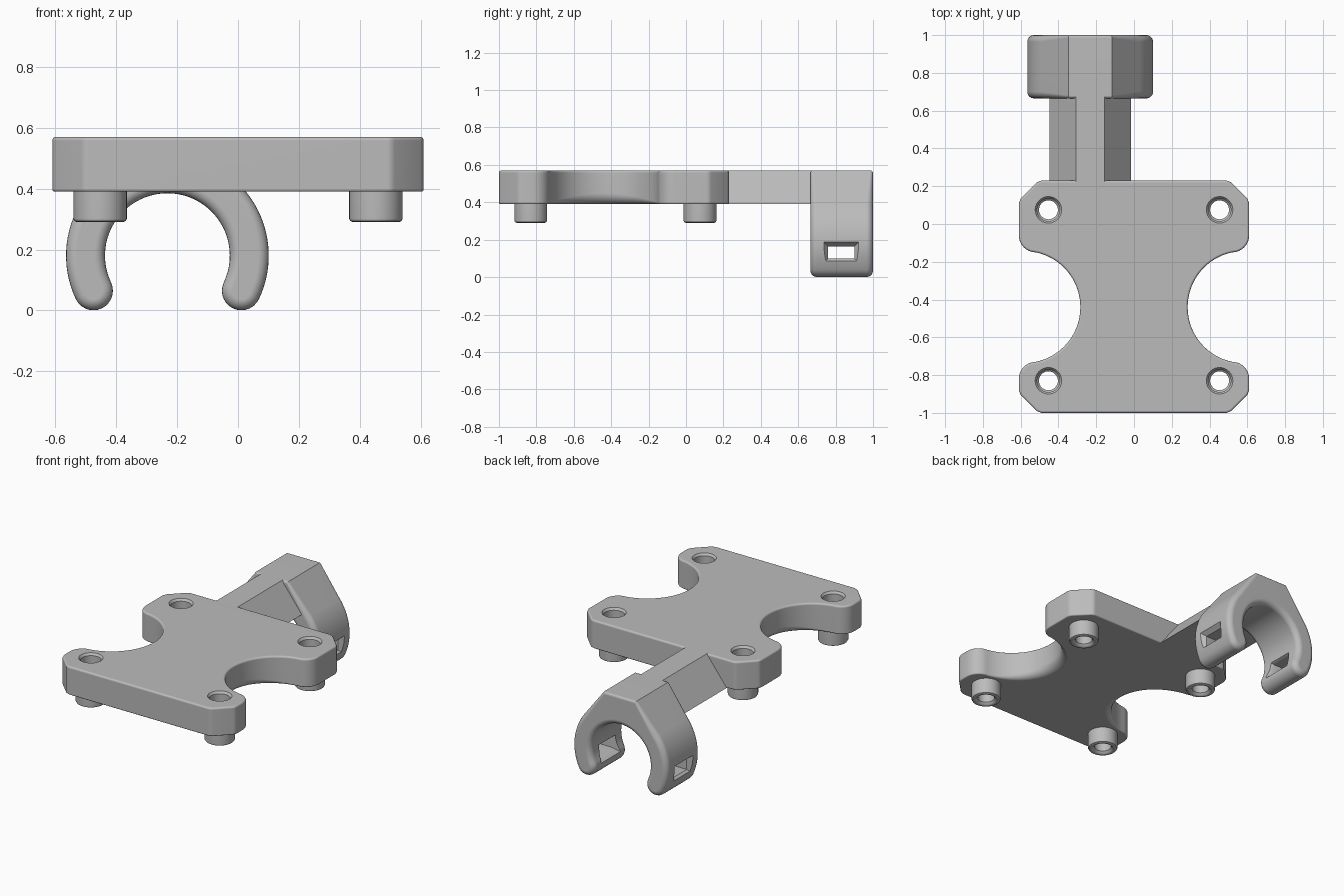
import bpy, bmesh
from math import sin, cos, pi, radians
from mathutils import Vector

if "Cube" in bpy.data.objects:
    bpy.data.objects.remove(bpy.data.objects["Cube"], do_unlink=True)

grey = bpy.data.materials.new("plain_grey")
grey.use_nodes = True
grey.diffuse_color = (0.5, 0.5, 0.5, 1)
grey.node_tree.nodes["Principled BSDF"].inputs["Base Color"].default_value = (0.5, 0.5, 0.5, 1)


def arc(cx, cy, r, a0, a1, n):
    angles = [radians(a0 + (a1 - a0) * i / n) for i in range(n + 1)]
    return [(cx + r * cos(a), cy + r * sin(a)) for a in angles]


def finish(name, bm):
    bmesh.ops.recalc_face_normals(bm, faces=bm.faces)
    mesh = bpy.data.meshes.new(name)
    bm.to_mesh(mesh)
    bm.free()
    mesh.materials.append(grey)
    ob = bpy.data.objects.new(name, mesh)
    bpy.context.collection.objects.link(ob)
    return ob


def skin(bm, rings, caps=True, closed=False):
    """Join equal rings of points with quads."""
    loops = [[bm.verts.new(p) for p in ring] for ring in rings]
    pairs = list(zip(loops, loops[1:]))
    if closed:
        pairs.append((loops[-1], loops[0]))
    for a, b in pairs:
        for i in range(len(a)):
            j = (i + 1) % len(a)
            bm.faces.new((a[i], a[j], b[j], b[i]))
    if caps:
        bm.faces.new(loops[0][::-1])
        bm.faces.new(loops[-1])


def inset(points, amounts):
    """Move each point of a counter-clockwise outline inwards."""
    out = []
    for i, p in enumerate(points):
        p, a, b = Vector(p), Vector(points[i - 1]), Vector(points[(i + 1) % len(points)])
        d1, d2 = (p - a).normalized(), (b - p).normalized()
        n1, n2 = Vector((-d1.y, d1.x)), Vector((-d2.y, d2.x))
        out.append(p + (n1 + n2) / (1 + n1.dot(n2)) * amounts[i])
    return out


def rounded_extrude(name, outline, low, high, low_r, high_r, place, steps=5):
    """Extrude an outline with filleted rims whose radius can vary."""
    rings = []
    for end, rule, sign in ((low, low_r, 1), (high, high_r, -1)):
        radii = [rule(*p) for p in outline]
        part = []
        for s in range(steps + 1):
            t = s / steps * pi / 2
            flat = inset(outline, [r * (1 - sin(t)) for r in radii])
            part.append([place(p.x, p.y, end + sign * r * (1 - cos(t)))
                         for p, r in zip(flat, radii)])
        rings += part if sign > 0 else part[::-1]
    bm = bmesh.new()
    skin(bm, rings)
    return finish(name, bm)


def lathe(name, profile, x, y, caps, n=40):
    bm = bmesh.new()
    skin(bm, [[(px + x, py + y, z) for px, py in arc(0, 0, r, 0, 360 - 360 / n, n - 1)]
              for r, z in profile], caps)
    return finish(name, bm)


def cut(ob, cutters):
    bpy.context.view_layer.objects.active = ob
    for c in cutters:
        c.hide_render = True
        mod = ob.modifiers.new("cut", "BOOLEAN")
        mod.operation = "DIFFERENCE"
        mod.solver = "EXACT"
        mod.object = c
        bpy.ops.object.modifier_apply(modifier=mod.name)
        bpy.data.objects.remove(c, do_unlink=True)


# Plate with scalloped sides and chamfered corners
side = [(0.49, -1), (0.515, -0.99), (0.60, -0.905), (0.61, -0.88)]
side += arc(0.52, -0.82, 0.09, 0, 90, 8)[:-1]
side += arc(0.58, -0.44, 0.296, 258.3, 101.7, 32)
side += arc(0.52, -0.06, 0.09, -90, 0, 8)[1:]
side += [(0.61, 0.11), (0.60, 0.135), (0.515, 0.22), (0.49, 0.23)]
outline = side + [(-x, y) for x, y in reversed(side)]
plate = rounded_extrude(
    "plate", outline, 0.39, 0.57,
    lambda x, y: 0.008 + 0.05 * max(0, 1 - ((y + 0.44) / 0.29) ** 2),
    lambda x, y: 0.012, lambda a, b, h: (a, b, h))

# Screw posts and the stepped holes through them
objects = [plate]
holes = []
hole_profile = [(0.05, 0.3), (0.05, 0.45), (0.06, 0.46), (0.06, 0.556), (0.071, 0.571), (0.071, 0.6)]
post_profile = [(0.05, 0.39), (0.05, 0.305), (0.06, 0.293), (0.068, 0.29),
                (0.076, 0.29), (0.084, 0.294), (0.088, 0.302), (0.088, 0.395)]
for y, end in ((-0.83, "front"), (0.075, "back")):
    for x, hand in ((-0.453, "right"), (0.453, "left")):
        holes.append(lathe("hole_cutter", hole_profile, x, y, True))
        objects.append(lathe(f"{end}_{hand}_post", post_profile, x, y, False))
cut(plate, holes)

# Arm with sloped sides
CX = -0.232
bm = bmesh.new()
section = [(-0.215, 0.39), (0.215, 0.39), (0.075, 0.57), (-0.075, 0.57)]
skin(bm, [[(CX + x, y, z) for x, z in section] for y in (0.215, 0.69)])
objects.append(finish("arm", bm))

# Open clip: C-shaped ring with a flat, sloped crown and rounded tips
tip = 25.4
tx, tz = 0.269 * cos(radians(tip)), -0.269 * sin(radians(tip))
ring = arc(0, 0, 0.333, -tip, 38.6, 16)
ring += [(0.115, 0.39), (-0.115, 0.39)]
ring += arc(0, 0, 0.333, 141.4, 180 + tip, 16)
ring += arc(-tx, tz, 0.064, 180 + tip, 360 + tip, 14)[1:-1]
ring += arc(0, 0, 0.205, 180 + tip, -tip, 44)
ring += arc(tx, tz, 0.064, 180 - tip, 360 - tip, 14)[1:-1]


def rim(x, z):
    return 0.015 if z > 0.38 else 0.035


clip = rounded_extrude("clip", ring, 0.665, 1.0, rim, rim,
                       lambda a, b, h: (CX + a, h, b + 0.18))
objects.append(clip)

# Flared strap slots through both clip jaws
slots = []
for s in (-1, 1):
    bm = bmesh.new()
    rings = []
    for x, grow in ((0.15, 0.045), (0.225, 0), (0.305, 0), (0.36, 0.045)):
        hy, hz = 0.07 + grow, 0.033 + grow
        rings.append([(CX + s * x, 0.83 + j * hy, 0.132 + k * hz)
                      for j, k in ((-1, -1), (1, -1), (1, 1), (-1, 1))])
    skin(bm, rings)
    slots.append(finish("slot_cutter", bm))
cut(clip, slots)

# Smooth fillets, flat faces kept crisp
for ob in objects:
    bpy.ops.object.select_all(action="DESELECT")
    ob.select_set(True)
    bpy.context.view_layer.objects.active = ob
    bpy.ops.object.shade_smooth_by_angle(angle=radians(35))
    ob.modifiers.new("weighted", "WEIGHTED_NORMAL").keep_sharp = True
